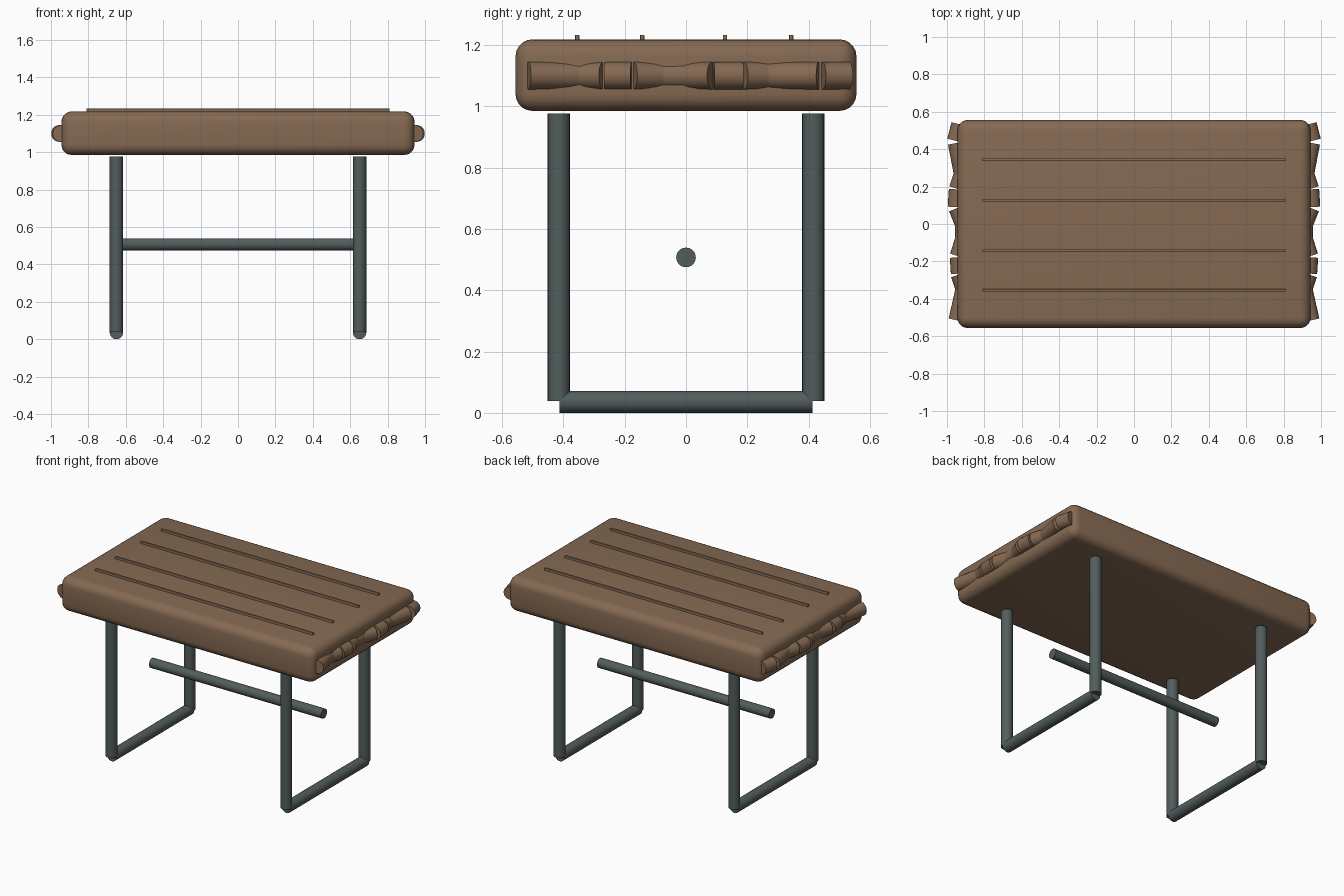
import bpy
import math
from mathutils import Vector

cube = bpy.data.objects.get("Cube")
if cube:
    bpy.data.objects.remove(cube, do_unlink=True)


def make_material(name, rgb):
    mat = bpy.data.materials.new(name)
    mat.use_nodes = True
    color = (*rgb, 1.0)
    mat.diffuse_color = color
    mat.node_tree.nodes["Principled BSDF"].inputs["Base Color"].default_value = color
    return mat


wood = make_material("brown wood", (0.235, 0.143, 0.086))
metal = make_material("grey metal", (0.085, 0.11, 0.108))


def finish(name, mat):
    obj = bpy.context.object
    obj.name = name
    obj.data.materials.append(mat)
    bpy.ops.object.shade_smooth_by_angle(angle=math.radians(35))
    return obj


def box(name, size, center, mat, radius, segments):
    bpy.ops.mesh.primitive_cube_add(size=1, location=center)
    obj = bpy.context.object
    obj.scale = size
    bpy.ops.object.transform_apply(location=False, rotation=False, scale=True)
    bevel = obj.modifiers.new("rounding", 'BEVEL')
    bevel.width = radius
    bevel.segments = segments
    bpy.ops.object.modifier_apply(modifier=bevel.name)
    return finish(name, mat)


def rod(name, start, end, radius, mat, sides=24):
    a, b = Vector(start), Vector(end)
    axis = b - a
    bpy.ops.mesh.primitive_cylinder_add(
        vertices=sides, radius=radius, depth=axis.length, location=(a + b) / 2,
        rotation=axis.to_track_quat('Z', 'Y').to_euler())
    return finish(name, mat)


# Rounded slab top
box("table_top", (1.888, 1.112, 0.233), (0, 0, 1.1015), wood, 0.055, 5)

# Thin grain ridges along the top
for i, y in enumerate((-0.355, -0.143, 0.127, 0.343)):
    box(f"grain_ridge_{i + 1}", (1.62, 0.014, 0.03), (0, y, 1.218), wood, 0.003, 2)

# Uneven natural edge on both ends: (y, outer x) at the start and end of each log
edge_radius = 0.045
logs = [
    ((-0.515, 0.992), (-0.32, 0.948)),
    ((-0.37, 0.946), (-0.27, 0.98)),
    ((-0.265, 0.979), (-0.178, 0.985)),
    ((-0.172, 0.985), (-0.06, 0.95)),
    ((-0.10, 0.956), (0.02, 0.957)),
    ((-0.02, 0.95), (0.085, 0.992)),
    ((0.09, 0.996), (0.185, 0.99)),
    ((0.188, 0.99), (0.29, 0.955)),
    ((0.25, 0.96), (0.433, 0.995)),
    ((0.445, 1.0), (0.533, 0.977)),
]
for side, label in ((1, "left"), (-1, "right")):
    for i, ((y0, x0), (y1, x1)) in enumerate(logs):
        rod(f"{label}_edge_log_{i + 1}",
            (side * (x0 - edge_radius), y0, 1.1),
            (side * (x1 - edge_radius), y1, 1.1), edge_radius, wood, 20)

# Two U-shaped leg frames
leg_x, leg_y, tube = 0.65, 0.415, 0.036
for side, label in ((1, "left"), (-1, "right")):
    x = side * leg_x
    for depth, end in ((-1, "front"), (1, "back")):
        rod(f"{end}_{label}_leg", (x, depth * leg_y, 0.038),
            (x, depth * leg_y, 0.976), tube, metal)
    rod(f"{label}_foot_bar", (x, -0.413, tube), (x, 0.413, tube), tube, metal)

# Stretcher between the frames
rod("stretcher", (-0.64, 0, 0.507), (0.64, 0, 0.507), 0.032, metal)
